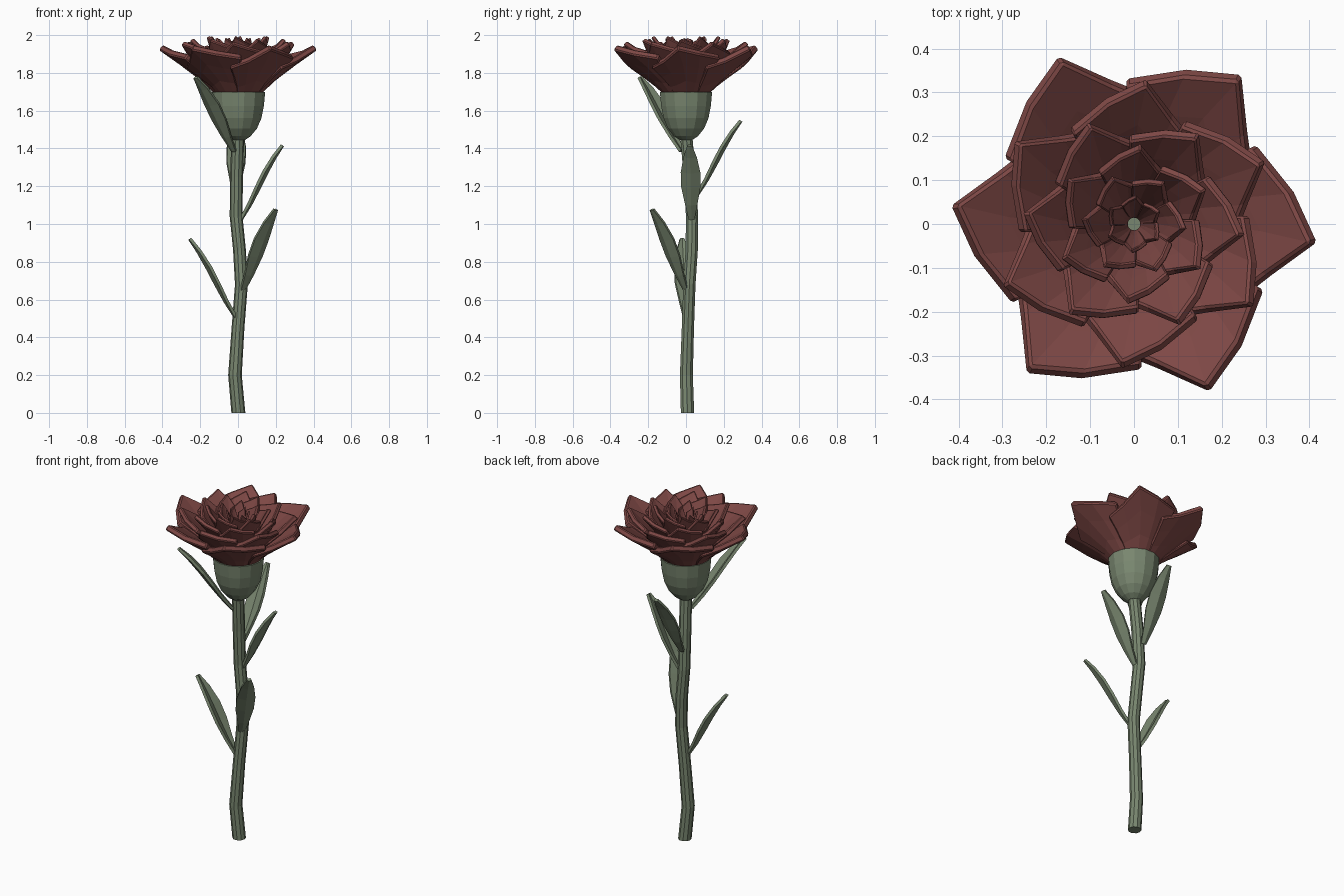
import bpy, bmesh, math
from mathutils import Vector

if "Cube" in bpy.data.objects:
    bpy.data.objects.remove(bpy.data.objects["Cube"])


def material(name, color):
    m = bpy.data.materials.new(name)
    m.diffuse_color = color
    m.use_nodes = True
    m.node_tree.nodes["Principled BSDF"].inputs["Base Color"].default_value = m.diffuse_color
    return m


GREEN = material("leaf_green", (0.19, 0.24, 0.16, 1))
RED = material("petal_red", (0.21, 0.065, 0.06, 1))


def make_object(name, verts, faces, mat, thickness=0.0, bevel=0.0):
    me = bpy.data.meshes.new(name)
    me.from_pydata([tuple(v) for v in verts], [], faces)
    me.materials.append(mat)
    ob = bpy.data.objects.new(name, me)
    bpy.context.collection.objects.link(ob)
    if thickness:
        s = ob.modifiers.new("thickness", 'SOLIDIFY')
        s.thickness = thickness
        s.offset = -1
    if bevel:
        b = ob.modifiers.new("rim", 'BEVEL')
        b.width = bevel
        b.segments = 1
        b.limit_method = 'ANGLE'
        b.angle_limit = math.radians(60)
    return ob


def rings(name, path, sides, mat):
    """Closed tube through horizontal rings given as (x, y, z, radius)."""
    verts, faces = [], []
    for x, y, z, r in path:
        for k in range(sides):
            a = 2 * math.pi * k / sides
            verts.append((x + r * math.cos(a), y + r * math.sin(a), z))
    for i in range(len(path) - 1):
        for k in range(sides):
            n = (k + 1) % sides
            a, b = i * sides, (i + 1) * sides
            faces.append((a + k, a + n, b + n, b + k))
    faces.append(tuple(reversed(range(sides))))
    faces.append(tuple(range(len(verts) - sides, len(verts))))
    return make_object(name, verts, faces, mat)


def grid_faces(rows, cols):
    return [(i * cols + j, (i + 1) * cols + j,
             (i + 1) * cols + j + 1, i * cols + j + 1)
            for i in range(rows - 1) for j in range(cols - 1)]


# Gently wavy stem
rings("stem", [(0.002, 0.008, 0, 0.037), (-0.016, 0.002, 0.2, 0.036),
               (0.0, 0.01, 0.45, 0.034), (0.018, 0.018, 0.68, 0.034),
               (0.008, 0.03, 0.86, 0.034), (-0.01, 0.032, 1.04, 0.034),
               (-0.008, 0.02, 1.25, 0.034), (0, 0, 1.48, 0.034)], 10, GREEN)

# Cup under the flower
rings("flower_cup", [(0.002, 0, 1.445, 0.035), (0.002, 0, 1.465, 0.065),
                     (0.002, 0, 1.505, 0.098), (0.002, 0, 1.56, 0.122),
                     (0.002, 0, 1.625, 0.135), (0.002, 0, 1.70, 0.142)],
      14, GREEN)


# Leaves: lightly folded blades running from base to tip
def leaf(name, base, tip):
    base, tip = Vector(base), Vector(tip)
    d = tip - base
    side = Vector((-d.y, d.x, 0)).normalized()
    normal = d.cross(side).normalized()      # upper, stem-facing side
    profile = [(0, .022), (.2, .055), (.42, .092), (.62, .094),
               (.83, .062), (1, .018)]
    verts = []
    for t, w in profile:
        c = base + d * t - normal * 0.025 * math.sin(math.pi * t) * (0.5 - t)
        for s in (-1, 0, 1):
            verts.append(c + side * s * w / 2 + normal * abs(s) * w * 0.16)
    make_object(name, verts, grid_faces(len(profile), 3), GREEN, 0.016)


leaf("leaf_1", (-0.008, 0.0, 0.51), (-0.25, -0.02, 0.925))
leaf("leaf_2", (0.02, 0.005, 0.65), (0.195, -0.175, 1.08))
leaf("leaf_3", (0.012, 0.03, 1.03), (0.23, 0.02, 1.42))
leaf("leaf_4", (-0.015, 0.055, 1.16), (-0.005, 0.285, 1.55))
leaf("leaf_5", (-0.018, -0.02, 1.39), (-0.22, -0.24, 1.78))

# Petals: rings of six swirling pointed petals, every other ring turned by 30
COLUMNS = [(-36, .66), (-17, .77), (0, 1), (16, .87), (37, .76)]
ROWS = [0, .3, .65, 1]


def petal(name, turn, r0, z0, r1, z1, thick):
    verts = []
    for f in ROWS:
        for off, reach in COLUMNS:
            rim = r0 + (r1 - r0) * (reach - .12 * (1 - reach))
            r = r0 + (rim - r0) * f
            p = (r - r0) / (r1 - r0)
            a = math.radians(turn + off + 8 * (1 - p))
            z = z0 + (z1 - z0) * p ** 0.85 + 0.012 * off / 36 * f
            verts.append((r * math.cos(a), r * math.sin(a), z))
    make_object(name, verts, grid_faces(len(ROWS), len(COLUMNS)),
                RED, thick, thick * 0.2)


LAYERS = [(.075, 1.69, .403, 1.950, .034), (.060, 1.70, .315, 1.970, .028),
          (.050, 1.71, .238, 1.985, .024), (.040, 1.73, .168, 1.998, .020),
          (.028, 1.75, .108, 1.988, .015), (.014, 1.77, .058, 1.975, .010)]
for i, (r0, z0, r1, z1, thick) in enumerate(LAYERS):
    for k in range(6):
        petal(f"petal_ring{i + 1}_{k + 1}", -6 + 31 * (i % 2) + 60 * k,
              r0, z0, r1, z1, thick)
